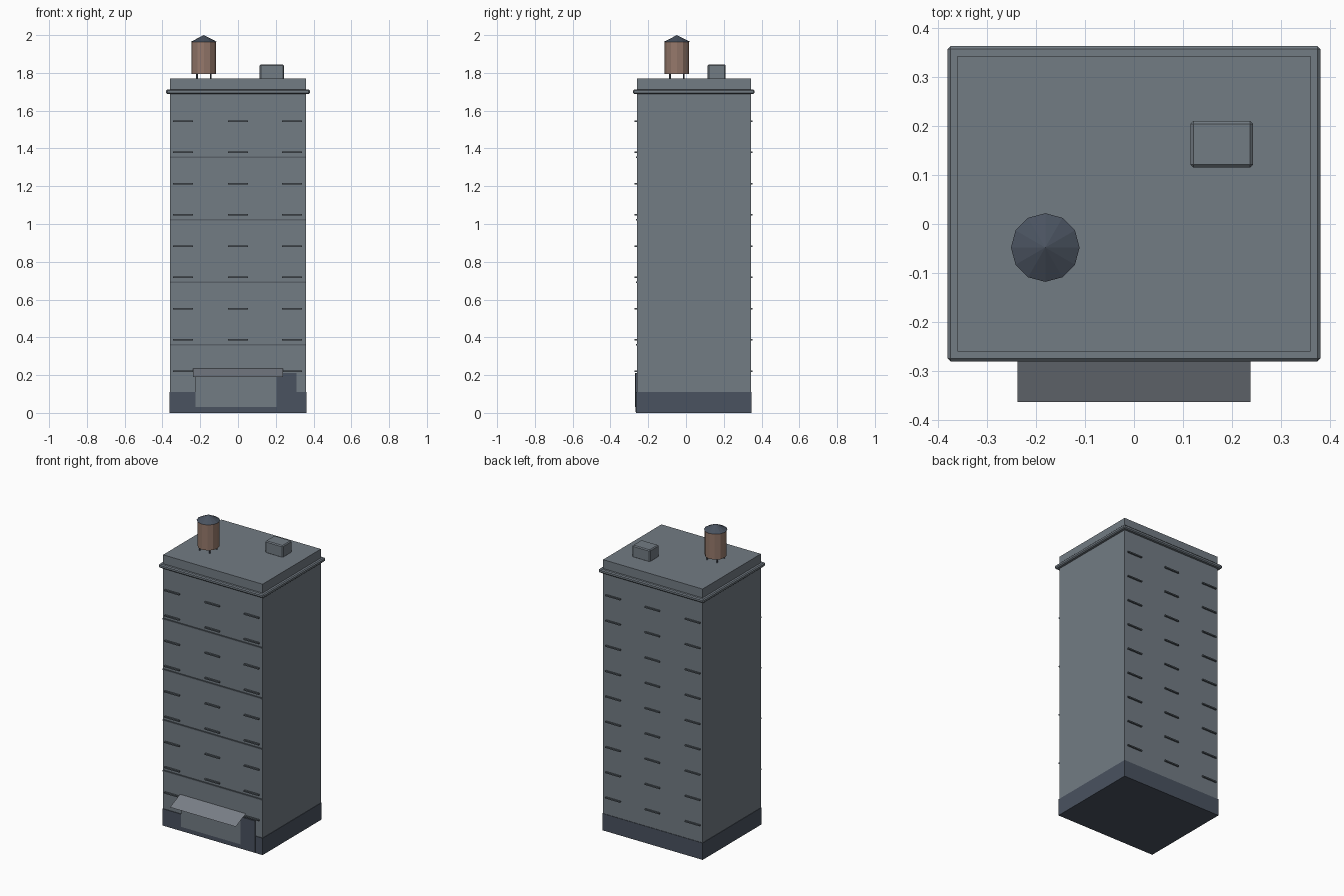
import bpy
import bmesh
from mathutils import Matrix

cube = bpy.data.objects.get("Cube")
if cube:
    bpy.data.objects.remove(cube, do_unlink=True)


def material(name, rgb):
    mat = bpy.data.materials.new(name)
    mat.use_nodes = True
    mat.diffuse_color = (*rgb, 1)
    mat.node_tree.nodes["Principled BSDF"].inputs["Base Color"].default_value = (*rgb, 1)
    return mat


wall = material("grey wall", (0.17, 0.2, 0.23))
dark = material("dark slate", (0.068, 0.085, 0.115))
trim = material("sill grey", (0.1, 0.12, 0.14))
wood = material("tank wood", (0.3, 0.19, 0.147))
cloth = material("awning grey", (0.19, 0.21, 0.24))


def finish(name, bm, mat):
    mesh = bpy.data.meshes.new(name)
    bm.to_mesh(mesh)
    bm.free()
    mesh.materials.append(mat)
    obj = bpy.data.objects.new(name, mesh)
    bpy.context.collection.objects.link(obj)
    return obj


def box(name, x, y, z, mat, bevel=0):
    """Box from (min, max) ranges on each axis."""
    bm = bmesh.new()
    bmesh.ops.create_cube(bm, size=1)
    for v in bm.verts:
        v.co = [(a + b) / 2 + c * (b - a) for (a, b), c in zip((x, y, z), v.co)]
    if bevel:
        bmesh.ops.bevel(bm, geom=bm.edges[:], offset=bevel, segments=1, affect='EDGES')
    return finish(name, bm, mat)


def cone(name, r1, r2, x, y, z, mat, sides=12):
    bm = bmesh.new()
    bmesh.ops.create_cone(bm, cap_ends=True, segments=sides, radius1=r1, radius2=r2,
                          depth=z[1] - z[0],
                          matrix=Matrix.Translation((x, y, (z[0] + z[1]) / 2)))
    return finish(name, bm, mat)


FRONT, BACK, HALF = -0.26, 0.343, 0.36

# Main block, plinth and cornice
box("tower_body", (-HALF, HALF), (FRONT, BACK), (0.002, 1.77), wall)
box("plinth", (-0.363, 0.363), (FRONT - 0.004, BACK + 0.003), (0, 0.11), dark)
box("cornice", (-0.38, 0.38), (-0.28, 0.363), (1.688, 1.712), wall, 0.006)

# Window sills on front and back
for row in range(9):
    z = 0.217 + row * 0.1655
    for col, x in enumerate((-0.291, 0, 0.285)):
        for side, y in (("front", (-0.272, FRONT)), ("back", (BACK, BACK + 0.01))):
            box(f"{side}_sill_{row}_{col}", (x - 0.053, x + 0.053), y, (z, z + 0.008), trim)

# Belt courses on the front, one every second floor
for i in range(4):
    z = 0.36 + i * 0.331
    box(f"belt_course_{i}", (-HALF, HALF), (FRONT - 0.006, FRONT), (z - 0.004, z + 0.004), trim)

# Shop front, door and sloping awning
box("shop_window", (-0.225, 0.205), (-0.269, FRONT), (0.03, 0.21), wall)
box("shop_door", (0.205, 0.31), (-0.267, FRONT), (0.005, 0.21), dark)
bm = bmesh.new()
bm.faces.new([bm.verts.new(p) for p in ((-0.238, -0.363, 0.19), (0.238, -0.363, 0.19),
                                        (0.238, FRONT, 0.236), (-0.238, FRONT, 0.236))])
finish("awning", bm, cloth)

# Roof access box
box("roof_vent", (0.115, 0.243), (0.115, 0.21), (1.765, 1.845), wall, 0.006)

# Water tank
TX, TY = -0.181, -0.048
cone("tank_barrel", 0.065, 0.065, TX, TY, (1.795, 1.966), wood)
cone("tank_roof", 0.07, 0, TX, TY, (1.964, 2.0), dark)
for i, (sx, sy) in enumerate(((-1, -1), (1, -1), (1, 1), (-1, 1))):
    cone(f"tank_leg_{i}", 0.005, 0.005, TX + sx * 0.036, TY + sy * 0.036,
         (1.768, 1.797), dark, 6)
